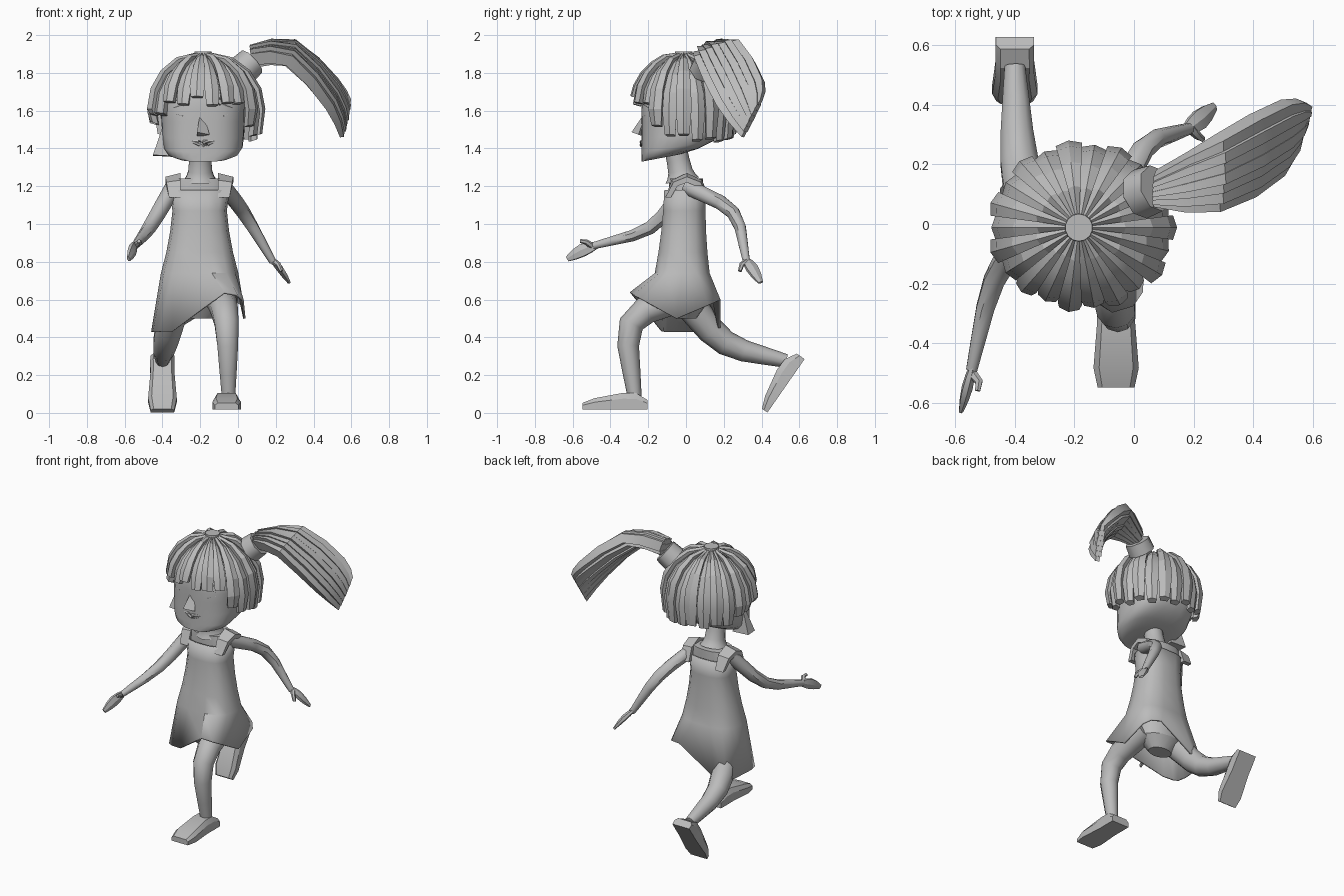
import bpy, bmesh, math, random
from mathutils import Vector, Matrix

random.seed(4)
if "Cube" in bpy.data.objects:
    bpy.data.objects.remove(bpy.data.objects["Cube"])

MID = -.185          # centre line of the head
SIDES = (("right", -1), ("left", 1))

grey = bpy.data.materials.new("plain_grey")
grey.use_nodes = True
grey.diffuse_color = (.5, .5, .5, 1)
grey.node_tree.nodes["Principled BSDF"].inputs["Base Color"].default_value = grey.diffuse_color


def finish(name, bm, smooth):
    bmesh.ops.recalc_face_normals(bm, faces=bm.faces)
    mesh = bpy.data.meshes.new(name)
    bm.to_mesh(mesh)
    bm.free()
    mesh.materials.append(grey)
    obj = bpy.data.objects.new(name, mesh)
    bpy.context.collection.objects.link(obj)
    bpy.ops.object.select_all(action='DESELECT')
    obj.select_set(True)
    bpy.context.view_layer.objects.active = obj
    bpy.ops.object.shade_smooth_by_angle(angle=math.radians(smooth))
    return obj


def add_loft(bm, rings, capped=True):
    rows = [[bm.verts.new(point) for point in ring] for ring in rings]
    count = len(rows[0])
    for lower, upper in zip(rows, rows[1:]):
        for i in range(count):
            j = (i + 1) % count
            bm.faces.new((lower[i], lower[j], upper[j], upper[i]))
    if capped:
        bm.faces.new(rows[0])
        bm.faces.new(rows[-1])


def loft(name, rings, smooth=30, capped=True):
    bm = bmesh.new()
    add_loft(bm, rings, capped)
    return finish(name, bm, smooth)


def smooth_path(points, steps):
    """Curve running through every given point."""
    pts = [Vector(p) for p in points]
    pts = [pts[0] * 2 - pts[1]] + pts + [pts[-1] * 2 - pts[-2]]
    path = []
    for a, b, c, d in zip(pts, pts[1:], pts[2:], pts[3:]):
        for step in range(steps):
            t = step / steps
            path.append(b + (c - a) * t / 2 + (a * 2 - b * 5 + c * 4 - d) * t * t / 2
                        + (b * 3 - a - c * 3 + d) * t ** 3 / 2)
    return path + [pts[-2]]


def tangent(path, i):
    return (path[min(i + 1, len(path) - 1)] - path[max(i - 1, 0)]).normalized()


def tube(name, points, start, end, bulge=0, sides=8, flat=1, wide_axis=(1, 0, 0), steps=3, smooth=45):
    """Tapered limb along a curve, optionally flattened and swollen halfway."""
    path = smooth_path(points, steps)
    rings = []
    for i, point in enumerate(path):
        u = i / (len(path) - 1)
        radius = start + (end - start) * u + bulge * math.sin(math.pi * u)
        thin = tangent(path, i).cross(Vector(wide_axis)).normalized()
        wide = thin.cross(tangent(path, i))
        angles = [(k + .5) * math.tau / sides for k in range(sides)]
        rings.append([point + radius * (wide * math.cos(a) + thin * math.sin(a) * flat) for a in angles])
    return loft(name, rings, smooth)


def unit_oval(count, power, start=0):
    """Rounded-square outline as (sideways, forwards) pairs, beginning at the front."""
    pairs = []
    for k in range(count):
        a = start + k * math.tau / count
        pairs.append([math.copysign(abs(v) ** (2 / power), v) for v in (math.sin(a), math.cos(a))])
    return pairs


def oval(cx, cy, z, rx, ry, count=16, power=2, shear=0, start=0):
    return [(cx + s * rx, cy - c * ry, z + shear * ry * (1 - c)) for s, c in unit_oval(count, power, start)]


# Head with a broad jaw and a bowl-shaped back
rings = []
for z, rx, ry in ((1.33, .13, .1), (1.345, .185, .15), (1.38, .21, .19), (1.45, .217, .21), (1.54, .22, .215),
                  (1.6, .22, .2), (1.7, .24, .22), (1.8, .18, .17), (1.85, .1, .1)):
    cy = min(-.015, ry - .235) if z < 1.7 else -.015
    rings.append(oval(MID, cy, z, rx, ry, 28, 2.6 if z < 1.7 else 2, max(0, 1.6 - z) * .7))
loft("head", rings, 50)
tube("cheek_lock", [(-.38, -.06, 1.53), (-.39, -.07, 1.36)], .02, .085, 0, 4, .6, steps=1, smooth=20)

# Face details
bm = bmesh.new()
bmesh.ops.create_cone(bm, cap_ends=True, segments=3, radius1=.045, radius2=.015, depth=.1,
                      matrix=Matrix.Translation((MID - .01, -.235, 1.52)) @ Matrix.Rotation(math.radians(-20), 4, 'X')
                      @ Matrix.Rotation(math.radians(-90), 4, 'Z'))
finish("nose", bm, 10)
for tag, side in SIDES:
    eye = Vector((MID + side * .085, -.19, 1.6))
    bm = bmesh.new()
    bmesh.ops.create_uvsphere(bm, u_segments=16, v_segments=8, radius=1,
                              matrix=Matrix.Translation(eye) @ Matrix.Diagonal((.05, .03, .026, 1)))
    finish(tag + "_eye", bm, 40)
    for part, height, lift in (("upper_lid", .015, .02), ("lower_lid", -.015, -.015), ("brow", .055, .01)):
        ends = [eye + Vector((side * x, -.005, height)) for x in (-.06, .07)]
        arch = eye + Vector((0, -.03, height + lift))
        tube(f"{tag}_{part}", [ends[0], arch, ends[1]], .006, .003, .004, 6)
for part, drop in (("upper_lip", 0), ("lower_lip", .016)):
    tube(part, [(MID - .07, -.225, 1.44), (MID, -.235, 1.434 - drop), (MID + .07, -.225, 1.44)], .004, .004, .007, 6)

# Hair: wedge-shaped locks radiating from the crown, alternately raised
STRANDS = 22
bm = bmesh.new()
for k in range(STRANDS):
    angle = (k + .5) * math.tau / STRANDS
    forward, left = math.cos(angle), math.sin(angle)
    fringe = forward > .6
    grow = 1.025 if k % 2 else .975
    sweep = 66 if fringe else 90
    dome = [math.radians(8 + (sweep - 8) * i / 4) for i in range(5)]
    profile = [(math.sin(t), 1.6 + .31 * math.cos(t)) for t in dome]
    if fringe:
        profile.append((.97, random.uniform(1.63, 1.69)))
    else:
        profile.append((.95, 1.56 - .09 * min(1, .6 - forward) - .035 * left + random.uniform(-.015, .015)))
    rings = []
    for i, (reach, z) in enumerate(profile):
        scale = grow if i else 1
        half = math.pi / STRANDS * (.8 if i == len(profile) - 1 else 1.02)
        ring = []
        for turn, depth in ((-1, .25), (0, 0), (1, .25), (.8, 1), (-.8, 1)):
            a = angle + turn * half
            out = reach * (scale - depth * .14)
            ring.append((MID + .01 * reach + .312 * out * math.sin(a), -.012 - .288 * out * math.cos(a),
                         z + (scale - 1) * .4 - depth * .05 * (1.2 - reach)))
        rings.append(ring)
    add_loft(bm, rings)
finish("hair_locks", bm, 20)
tube("crown", [(MID, -.012, 1.86), (MID, -.012, 1.913)], .05, .046, 0, 14, steps=1)

# Side ponytail and its band
tube("hair_band", [(.02, .1, 1.81), (.075, .12, 1.86)], .085, .08, steps=1)
path = smooth_path([(.07, .12, 1.89), (.28, .17, 1.91), (.5, .29, 1.69), (.57, .35, 1.56)], 2)
LOCKS = 7
for k in range(LOCKS):
    near, far = 2 * k / LOCKS - 1, 2 * (k + .97) / LOCKS - 1
    rings = []
    for i, centre in enumerate(path):
        u = i / (len(path) - 1)
        wide = Vector((.02 * u, .05 + .08 * math.sin(math.pi * u), .02 + .08 * u))
        lift = tangent(path, i).cross(wide).normalized() * (.055 - .035 * u * u)
        lift *= 1 - (near + far) ** 2 / 8 + .15 * (k % 2)
        rings.append([centre + wide * s + lift * h for s, h in ((near, 1), (far, .85), (far, -1), (near, -1))])
    loft(f"ponytail_lock_{k}", rings, 25)

# Neck and upper chest
tube("neck", [(-.2, -.02, 1.23), (-.2, -.03, 1.28), (-.2, -.055, 1.4)], .09, .06, -.01, 14, steps=2)
loft("shoulders", [oval(-.205, 0, z, rx, .09, power=2.4) for z, rx in ((1.08, .13), (1.18, .155), (1.24, .13))], 40)

# Dress: tailored rings down to a hem that tents over the striding legs
PLEATS = 14
first = math.pi / 2 - 5 * math.tau / PLEATS
rings = []
for i in range(5):
    u = i / 4
    rings.append(oval(-.203, -.005 - .015 * u, 1.18 - .44 * u, .14 + .065 * u * u + .02 * (i == 0),
                      .112 + .036 * u * u, PLEATS, 2.6, 0, first))
hem = []
for s, c in unit_oval(PLEATS, 5, first):
    x = -.21 + .25 * s
    lift = max(0, min(1, (x + .35) * 4))
    reach = .08 + .17 * lift if c > 0 else .235
    hem.append((x, -.05 - reach * c, .43 + lift * (.07 + (.14 if c > 0 else .1) * abs(c))))
cloth = loft("dress", rings + [hem], 35, False).modifiers.new("cloth", 'SOLIDIFY')
cloth.thickness = .012

# Shoulder straps arching from chest to back
for tag, side in SIDES:
    rings = []
    for i in range(5):
        a = math.pi * i / 4
        flare = .02 * math.sin(a)
        ring = []
        for across, thick in ((-.03, .02), (.03 + flare, .02 - flare), (.03 + flare, -.01 - flare), (-.03, -.01)):
            ring.append((-.205 + side * (.13 + across), .005 - (.095 + thick) * math.cos(a),
                         1.14 + (.11 + thick) * math.sin(a)))
        rings.append(ring)
    loft(tag + "_strap", rings, 20)

# Arms and hands
tube("right_arm", [(-.34, 0, 1.2), (-.47, -.19, .98), (-.545, -.49, .885)], .045, .02, .005)
tube("left_arm", [(-.08, 0, 1.2), (.03, .25, 1.06), (.185, .32, .8)], .045, .02, .005)
tube("right_hand", [(-.54, -.47, .89), (-.56, -.55, .86), (-.58, -.628, .815)], .02, .016, .02, 6, .5, (0, .4, 1), 2, 25)
tube("left_hand", [(.175, .315, .815), (.22, .35, .765), (.27, .395, .69)], .02, .016, .02, 6, .5, (-.5, 1, .2), 2, 25)
tube("right_thumb", [(-.545, -.5, .885), (-.52, -.53, .905), (-.525, -.56, .91)], .018, .01, 0, 6, steps=1)
tube("left_thumb", [(.19, .32, .8), (.215, .295, .785), (.23, .285, .75)], .018, .01, 0, 6, steps=1)

# Legs
tube("left_leg", [(-.1, 0, .63), (-.06, -.29, .47), (-.05, -.27, .07)], .085, .036, .006, 10)
tube("right_leg", [(-.33, 0, .6), (-.385, .21, .37), (-.4, .53, .275)], .085, .036, .006, 10)
loft("underwear", [oval(-.21, 0, z, r, r * .7) for z, r in ((.5, .08), (.57, .15), (.72, .16))])


# Shoes: one section list, placed by heel position, toe direction and upward direction
def shoe(name, heel, toe, up):
    heel, toe, up = Vector(heel), Vector(toe).normalized(), Vector(up).normalized()
    rings = []
    for along, half, top in ((0, .064, .05), (.06, .065, .086), (.13, .064, .088), (.28, .076, .06), (.345, .062, .035)):
        outline = ((-1, 0), (1, 0), (1, .65), (.75, 1), (-.75, 1), (-1, .65))
        rings.append([heel + toe * along + up * h * top + Vector((a * half, 0, 0)) for a, h in outline])
    loft(name, rings, 25)


shoe("left_shoe", (-.06, -.203, .018), (0, -1, 0), (0, 0, 1))
shoe("right_shoe", (-.4, .628, .285), (0, -.57, -.82), (0, -.82, .57))
